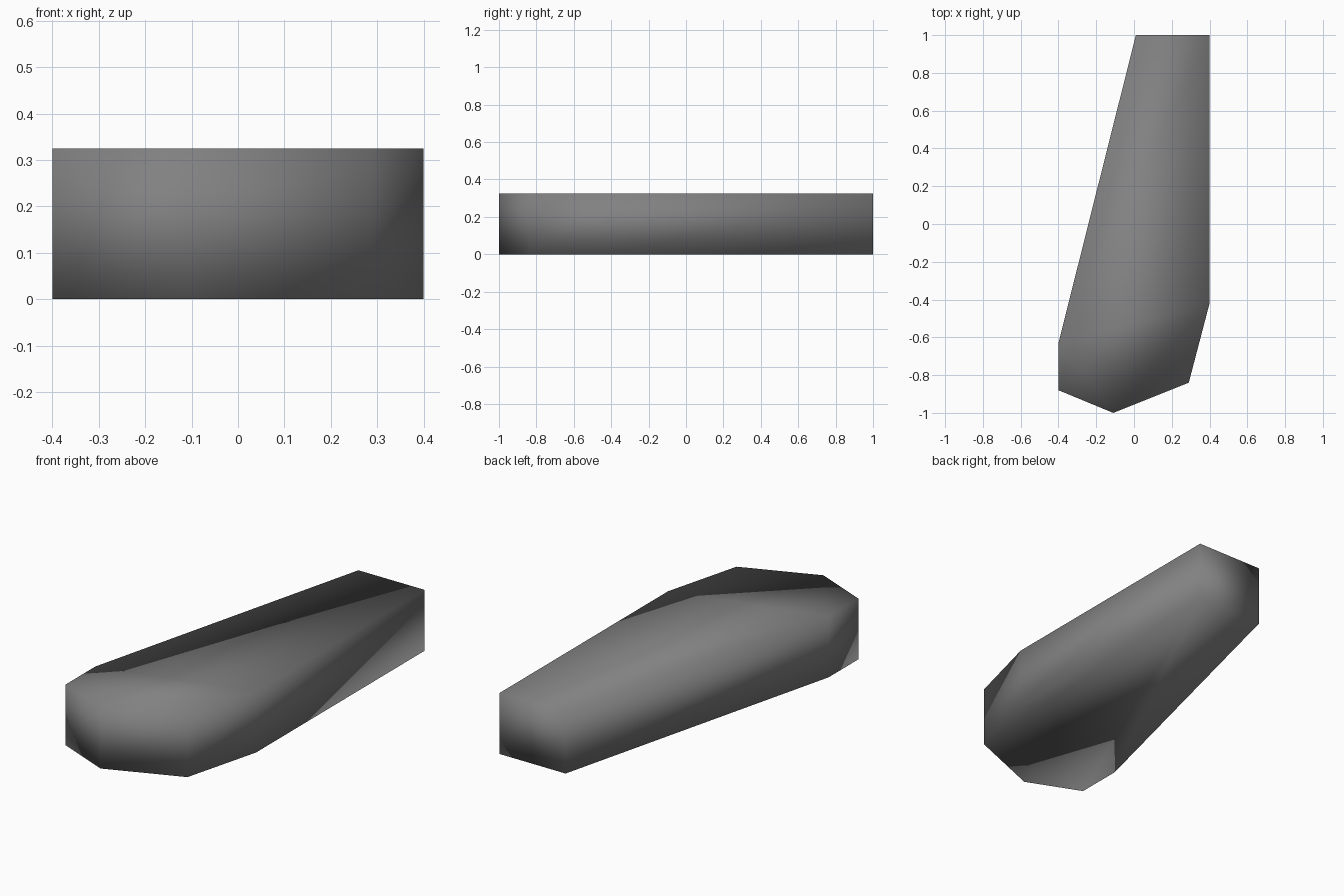
import bpy
import bmesh

if "Cube" in bpy.data.objects:
    bpy.data.objects.remove(bpy.data.objects["Cube"], do_unlink=True)

HEIGHT = 0.325
OUTLINE = [(0.01, 1), (-0.4, -0.63), (-0.4, -0.88), (-0.11, -1),
           (0.29, -0.84), (0.4, -0.42), (0.4, 1)]

# Single grey material
grey = bpy.data.materials.new("mid_grey")
grey.use_nodes = True
colour = (0.22, 0.22, 0.22, 1)
grey.diffuse_color = colour
grey.node_tree.nodes["Principled BSDF"].inputs["Base Color"].default_value = colour

# Tapered slab: outline extruded straight up
bm = bmesh.new()
base = bm.faces.new([bm.verts.new((x, y, 0)) for x, y in OUTLINE])
extruded = bmesh.ops.extrude_face_region(bm, geom=[base], use_keep_orig=True)
top = [g for g in extruded["geom"] if isinstance(g, bmesh.types.BMVert)]
bmesh.ops.translate(bm, verts=top, vec=(0, 0, HEIGHT))
bmesh.ops.recalc_face_normals(bm, faces=bm.faces)

# Soft shading runs across every edge
for face in bm.faces:
    face.smooth = True

mesh = bpy.data.meshes.new("tapered_slab")
bm.to_mesh(mesh)
bm.free()
mesh.materials.append(grey)
slab = bpy.data.objects.new("tapered_slab", mesh)
bpy.context.collection.objects.link(slab)
